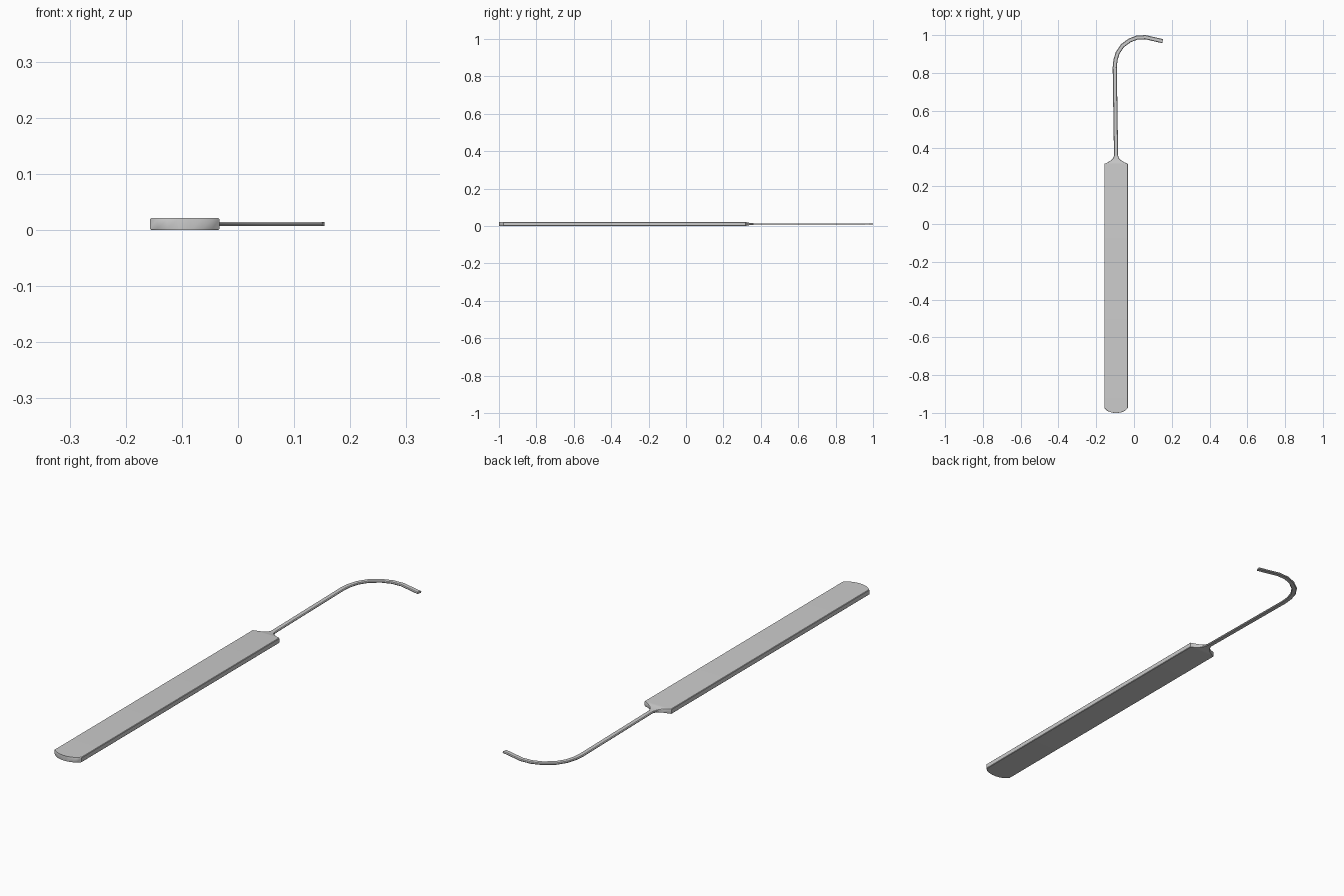
import bpy, bmesh, math
from mathutils import Vector

if "Cube" in bpy.data.objects:
    bpy.data.objects.remove(bpy.data.objects["Cube"])

ZC = 0.0105  # mid-height of the flat tool


def loft(name, rows):
    """Rows of (x, y, half width, half height, chamfer) joined along the path."""
    bm = bmesh.new()
    rings = []
    pts = [Vector((r[0], r[1])) for r in rows]
    for i, (x, y, w, h, c) in enumerate(rows):
        a = (pts[i] - pts[i - 1]).normalized() if i else Vector((0, 0))
        b = (pts[i + 1] - pts[i]).normalized() if i < len(pts) - 1 else Vector((0, 0))
        t = (a + b).normalized()
        side = Vector((t.y, -t.x))
        section = [(w, h - c), (w - c, h), (c - w, h), (-w, h - c),
                   (-w, c - h), (c - w, -h), (w - c, -h), (w, c - h)]
        rings.append([bm.verts.new((x + side.x * u, y + side.y * u, ZC + v))
                      for u, v in section])
    for r0, r1 in zip(rings, rings[1:]):
        for k in range(8):
            n = (k + 1) % 8
            bm.faces.new((r0[k], r0[n], r1[n], r1[k]))
    bm.faces.new(rings[0])
    bm.faces.new(rings[-1])
    bmesh.ops.recalc_face_normals(bm, faces=bm.faces)
    me = bpy.data.meshes.new(name)
    bm.to_mesh(me)
    bm.free()
    ob = bpy.data.objects.new(name, me)
    bpy.context.collection.objects.link(ob)
    bpy.ops.object.select_all(action='DESELECT')
    ob.select_set(True)
    bpy.context.view_layer.objects.active = ob
    bpy.ops.object.shade_smooth_by_angle(angle=math.radians(25))
    return ob


# flat handle: rounded butt, straight grip, shoulders narrowing to the neck
X = -0.095
handle_rows = [(-1.0, 0.012, 0.0105), (-0.996, 0.031, 0.0105), (-0.988, 0.049, 0.0105),
               (-0.975, 0.062, 0.0105), (0.318, 0.062, 0.0105), (0.327, 0.043, 0.0085),
               (0.337, 0.027, 0.0065), (0.348, 0.016, 0.005), (0.362, 0.011, 0.004)]
loft("handle", [(X, y, w, h, 0.002) for y, w, h in handle_rows])

# thin shank bending into the hook
hook_path = [(X, 0.362), (-0.102, 0.83), (-0.098, 0.868), (-0.087, 0.905), (-0.062, 0.943),
             (-0.023, 0.972), (0.017, 0.987), (0.06, 0.989), (0.152, 0.968)]
loft("hook", [(x, y, 0.011, 0.004, 0.003) for x, y in hook_path])
